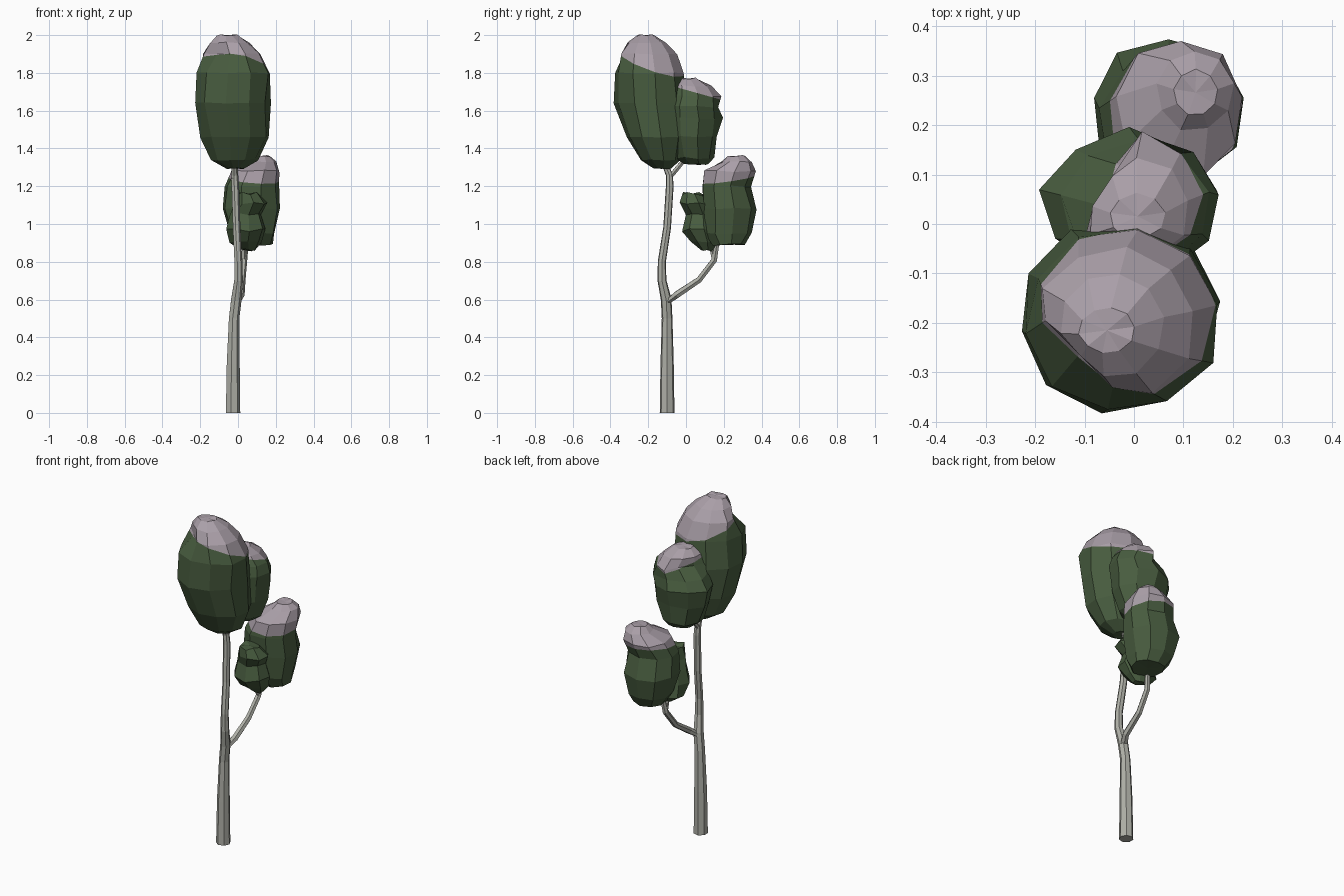
import bpy, bmesh, math, random
from mathutils import Vector, Matrix

random.seed(7)
if "Cube" in bpy.data.objects:
    bpy.data.objects.remove(bpy.data.objects["Cube"], do_unlink=True)


def material(name, rgb):
    m = bpy.data.materials.new(name)
    m.use_nodes = True
    m.diffuse_color = (*rgb, 1)
    m.node_tree.nodes["Principled BSDF"].inputs["Base Color"].default_value = (*rgb, 1)
    return m


bark = material("grey bark", (0.43, 0.435, 0.39))
leaf = material("dark green leaf", (0.065, 0.108, 0.05))
snow = material("lilac snow", (0.40, 0.345, 0.39))


def finish(bm, name, mats):
    bmesh.ops.recalc_face_normals(bm, faces=bm.faces)
    me = bpy.data.meshes.new(name)
    bm.to_mesh(me)
    bm.free()
    for m in mats:
        me.materials.append(m)
    ob = bpy.data.objects.new(name, me)
    bpy.context.collection.objects.link(ob)


def loft(bm, rings):
    """Skin a list of closed rings and cap both ends."""
    n = len(rings[0])
    for a, b in zip(rings, rings[1:]):
        for i in range(n):
            j = (i + 1) % n
            bm.faces.new((a[i], a[j], b[j], b[i]))
    bm.faces.new(rings[0])
    bm.faces.new(rings[-1])


def limb(name, path, sides=7):
    """Tapered tube along (x, y, z, radius) points."""
    bm = bmesh.new()
    pts = [Vector(p[:3]) for p in path]
    rings = []
    for k, p in enumerate(pts):
        d = pts[min(k + 1, len(pts) - 1)] - pts[max(k - 1, 0)]
        q = Vector((0, 0, 1)).rotation_difference(d) if k else Matrix.Identity(3).to_quaternion()
        rings.append([bm.verts.new(p + q @ Vector((math.cos(t), math.sin(t), 0)) * path[k][3])
                      for t in (math.tau * i / sides for i in range(sides))])
    loft(bm, rings)
    finish(bm, name, [bark])


def crown(name, levels, sides, rough, cut=None, flats=()):
    """Faceted clump through (z, x0, x1, y0, y1) levels; snow lies above the cut plane.
    Each flat (direction, limit, z) presses one side in above a height."""
    bm = bmesh.new()
    rings = []
    for z, x0, x1, y0, y1 in levels:
        ring = []
        for i in range(sides):
            t = math.tau * (i + 0.25) / sides
            r = 1.03 + random.uniform(-rough, rough)
            ring.append(bm.verts.new((
                (x0 + x1) / 2 + (x1 - x0) / 2 * r * math.cos(t),
                (y0 + y1) / 2 + (y1 - y0) / 2 * r * math.sin(t),
                z + random.uniform(-rough, rough) * 0.1)))
        rings.append(ring)
    loft(bm, rings)
    # close the ends as facets around a centre point
    for end in (rings[0], rings[-1]):
        cap = next(f for f in bm.faces if len(f.verts) == sides and set(f.verts) == set(end))
        bmesh.ops.poke(bm, faces=[cap])
    for direction, limit, low in flats:
        d = Vector((*direction, 0)).normalized()
        for v in bm.verts:
            if v.co.z > low:
                v.co -= d * max(0, v.co.dot(d) - limit)
    if cut:
        co, no = Vector(cut[0]), Vector(cut[1]).normalized()
        bmesh.ops.bisect_plane(bm, geom=bm.verts[:] + bm.edges[:] + bm.faces[:],
                               plane_co=co, plane_no=no, dist=0.0005)
        for f in bm.faces:
            f.material_index = int((f.calc_center_median() - co).dot(no) > 0)
    finish(bm, name, [leaf, snow])


# Trunk and limbs
limb("trunk", [(-0.028, -0.10, 0, 0.040), (-0.027, -0.10, 0.26, 0.036),
               (-0.022, -0.10, 0.50, 0.029), (-0.010, -0.105, 0.60, 0.029),
               (0.002, -0.127, 0.70, 0.024), (0.001, -0.128, 0.80, 0.022),
               (-0.008, -0.10, 0.98, 0.021), (-0.015, -0.086, 1.20, 0.021),
               (-0.018, -0.088, 1.26, 0.019), (-0.02, -0.13, 1.36, 0.014)])
limb("upper_fork", [(-0.02, -0.09, 1.24, 0.016), (-0.015, -0.05, 1.29, 0.014),
                    (-0.01, 0.0, 1.35, 0.012)], 6)
limb("side_branch", [(-0.012, -0.105, 0.58, 0.022), (0.015, -0.05, 0.625, 0.020),
                     (0.022, 0.07, 0.705, 0.018), (0.032, 0.15, 0.81, 0.017),
                     (0.045, 0.168, 0.92, 0.013)], 6)
limb("side_twig", [(0.032, 0.15, 0.80, 0.012), (0.03, 0.135, 0.87, 0.011),
                   (0.04, 0.11, 0.91, 0.010)], 5)

# Leaf crowns
crown("top_crown", [(1.295, -0.06, 0.03, -0.17, -0.08), (1.34, -0.14, 0.10, -0.24, -0.03),
                    (1.46, -0.19, 0.16, -0.315, 0.0), (1.64, -0.23, 0.165, -0.375, 0.0),
                    (1.80, -0.215, 0.17, -0.375, -0.01), (1.90, -0.20, 0.12, -0.35, -0.05),
                    (1.96, -0.15, 0.06, -0.31, -0.10), (2.0, -0.11, 0.0, -0.26, -0.17)],
      10, 0.04, ((0.0, -0.35, 1.90), (0.2, 0.34, 1)), [((-1, -1), 0.265, 1.86)])
crown("rear_crown", [(1.315, -0.07, 0.07, -0.01, 0.12), (1.35, -0.12, 0.11, -0.06, 0.15),
                     (1.46, -0.16, 0.15, -0.09, 0.165), (1.56, -0.18, 0.16, -0.10, 0.185),
                     (1.62, -0.15, 0.17, -0.10, 0.17), (1.68, -0.13, 0.16, -0.09, 0.185),
                     (1.73, -0.10, 0.11, -0.07, 0.13), (1.77, -0.05, 0.06, -0.03, 0.06)],
      9, 0.06, ((0.0, 0.0, 1.71), (0.0, 0.28, 1)),
      [((-0.83, 0.55), 0.09, 1.65), ((0.8, 0.6), 0.16, 1.65)])
crown("low_crown", [(0.89, 0.0, 0.18, 0.14, 0.31), (0.95, -0.045, 0.195, 0.095, 0.35),
                    (1.08, -0.085, 0.225, 0.085, 0.375), (1.20, -0.075, 0.215, 0.085, 0.34),
                    (1.28, -0.03, 0.22, 0.095, 0.37), (1.33, 0.045, 0.20, 0.19, 0.35),
                    (1.36, 0.08, 0.17, 0.22, 0.31)],
      9, 0.05, ((0.05, 0.10, 1.22), (0.08, -0.14, 1)))
crown("small_crown", [(0.865, 0.01, 0.09, 0.08, 0.14), (0.90, -0.05, 0.12, 0.03, 0.17),
                      (0.97, -0.06, 0.14, -0.02, 0.17), (1.05, -0.04, 0.12, 0.0, 0.15),
                      (1.11, -0.02, 0.15, -0.03, 0.13), (1.16, 0.0, 0.11, -0.02, 0.09)],
      8, 0.10)
